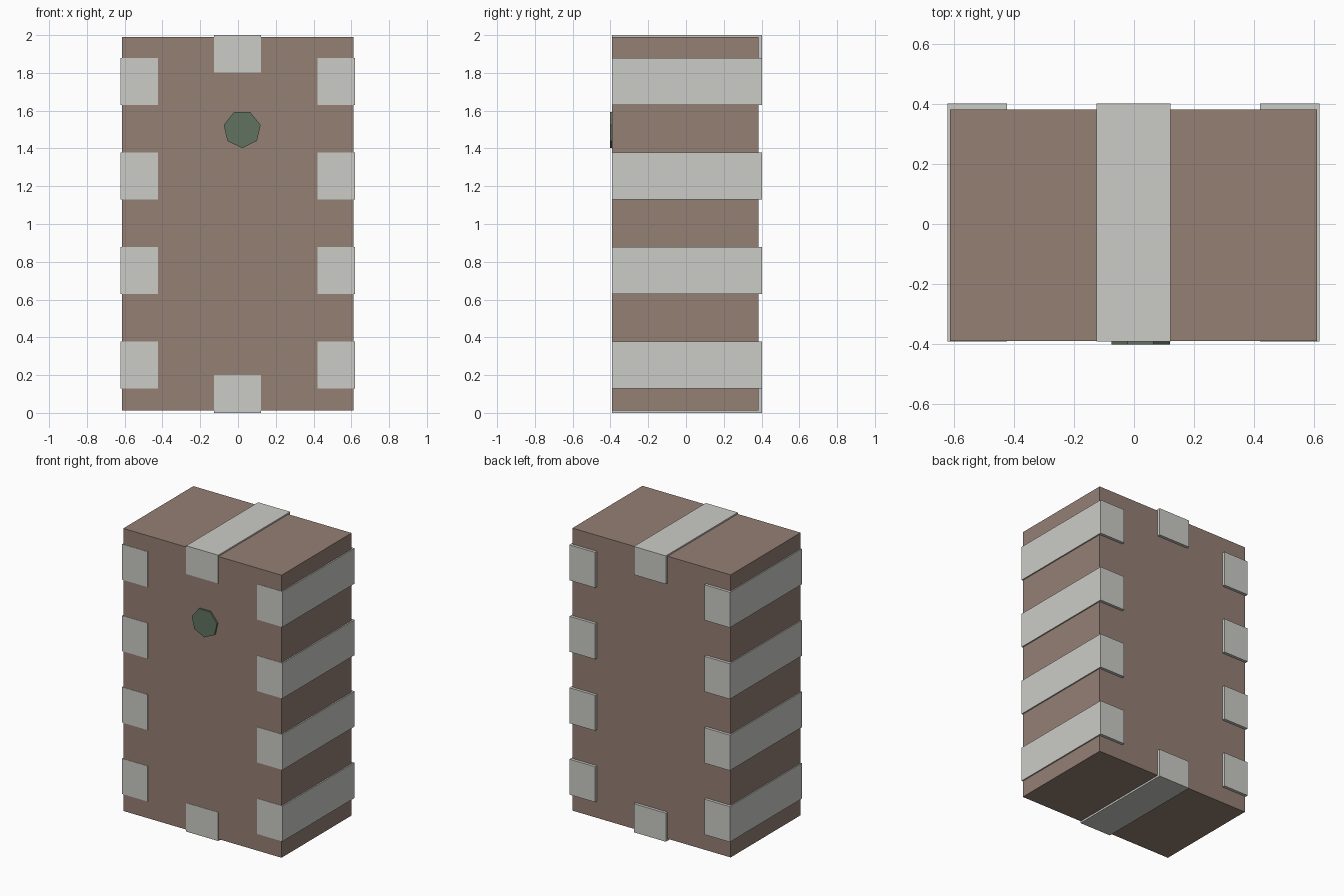
import bpy
import math

if "Cube" in bpy.data.objects:
    bpy.data.objects.remove(bpy.data.objects["Cube"])


def material(name, rgb):
    m = bpy.data.materials.new(name)
    m.diffuse_color = (*rgb, 1)
    m.use_nodes = True
    m.node_tree.nodes["Principled BSDF"].inputs["Base Color"].default_value = m.diffuse_color
    return m


brown = material("brown", (0.30, 0.215, 0.175))
pale = material("pale_grey", (0.60, 0.60, 0.57))
green = material("green", (0.12, 0.17, 0.115))


def box(name, lo, hi, mat):
    bpy.ops.mesh.primitive_cube_add(size=1, location=[(a + b) / 2 for a, b in zip(lo, hi)])
    ob = bpy.context.object
    ob.name = name
    ob.scale = [b - a for a, b in zip(lo, hi)]
    bpy.ops.object.transform_apply(location=False, rotation=False, scale=True)
    ob.data.materials.append(mat)
    return ob


FRONT, BACK = -0.393, 0.403

# Door slab
box("door_slab", (-0.614, -0.391, 0.013), (0.611, 0.383, 1.990), brown)

# Side bands wrapping the left and right edges
for side, x0, x1 in (("left", -0.622, -0.424), ("right", 0.421, 0.620)):
    for i in range(4):
        z = 0.13 + 0.5 * i
        box(f"{side}_band_{i + 1}", (x0, FRONT, z), (x1, BACK, z + 0.248), pale)

# Centre bands wrapping the bottom and top edges
for name, z0, z1 in (("bottom_band", 0.0, 0.2), ("top_band", 1.802, 2.0)):
    box(name, (-0.126, FRONT, z0), (0.122, BACK, z1), pale)

# Seven-sided knob, one corner pointing down
bpy.ops.mesh.primitive_cylinder_add(vertices=7, radius=0.1, depth=0.03,
                                    location=(0.022, -0.388, 1.502),
                                    rotation=(math.pi / 2, 0, 0))
knob = bpy.context.object
knob.name = "knob"
# Turn the profile so a corner faces straight down
first = knob.data.vertices[0].co
turn = -math.pi / 2 - math.atan2(first.y, first.x)
for v in knob.data.vertices:
    x, y = v.co.x, v.co.y
    v.co.x = x * math.cos(turn) - y * math.sin(turn)
    v.co.y = x * math.sin(turn) + y * math.cos(turn)
knob.data.materials.append(green)
